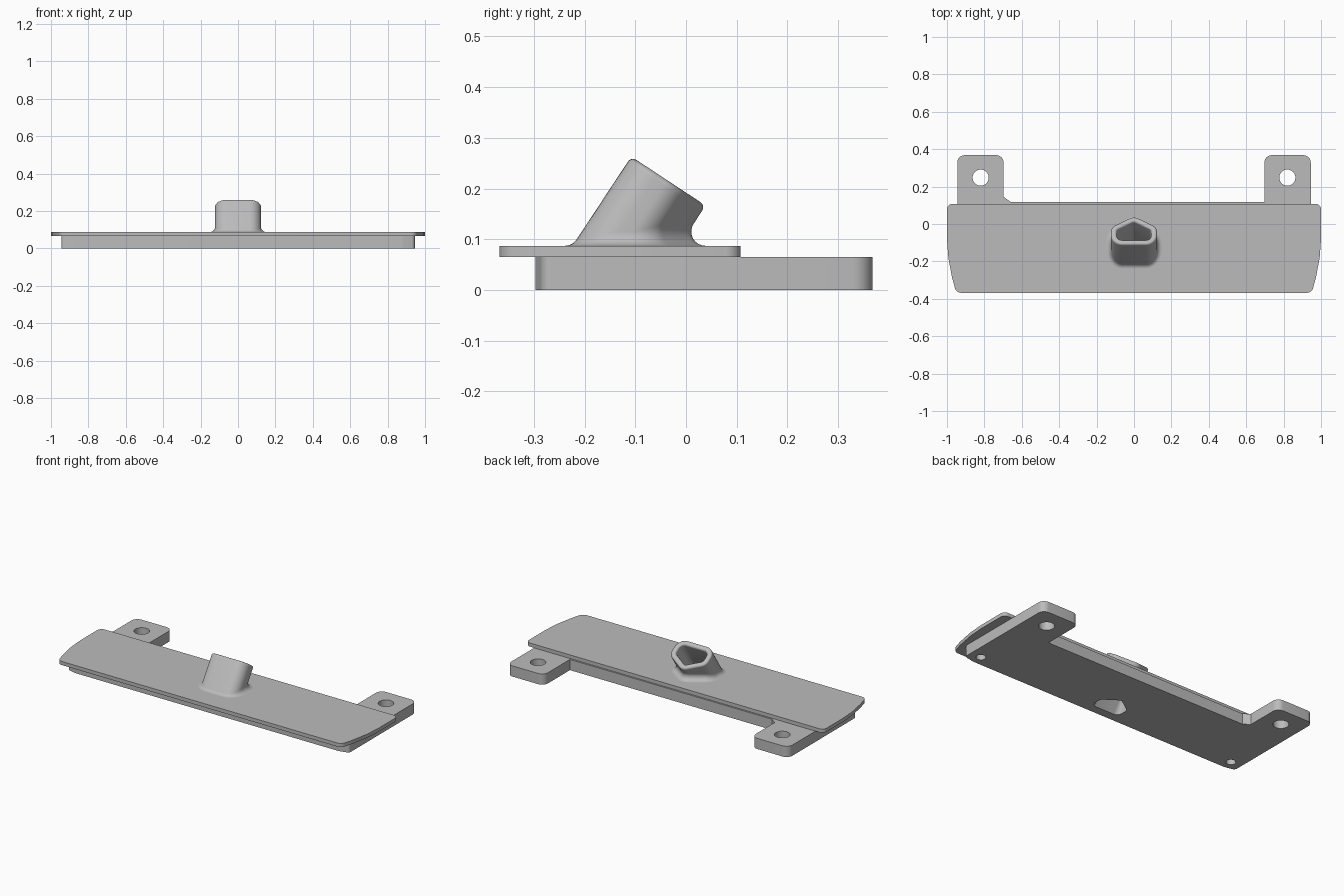
import bpy
import bmesh
from math import cos, sin, pi, tan
from mathutils import Vector

cube = bpy.data.objects.get("Cube")
if cube:
    bpy.data.objects.remove(cube, do_unlink=True)

grey = bpy.data.materials.new("plain grey")
grey.use_nodes = True
grey.diffuse_color = (0.5, 0.5, 0.5, 1)
grey.node_tree.nodes["Principled BSDF"].inputs["Base Color"].default_value = grey.diffuse_color

UP = Vector((0, 0, 1))
BASE_TOP, PLATE_TOP = 0.065, 0.087


def rounded(corners, steps=8):
    """Counter-clockwise outline from (x, y, radius); returns (point, outward normal) pairs."""
    out = []
    for i, (x, y, r) in enumerate(corners):
        p = Vector((x, y))
        a = (p - Vector(corners[i - 1][:2])).normalized()
        b = (Vector(corners[(i + 1) % len(corners)][:2]) - p).normalized()
        na, nb = Vector((a.y, -a.x)), Vector((b.y, -b.x))
        if r == 0:
            out.append((p, (na + nb).normalized()))
            continue
        centre = p - a * r * tan(na.angle(nb) / 2) - na * r
        for s in range(steps + 1):
            n = na.slerp(nb, s / steps)
            out.append((centre + n * r, n))
    return out


def finish(bm, name):
    bmesh.ops.recalc_face_normals(bm, faces=bm.faces)
    mesh = bpy.data.meshes.new(name)
    bm.to_mesh(mesh)
    bm.free()
    mesh.materials.append(grey)
    ob = bpy.data.objects.new(name, mesh)
    bpy.context.collection.objects.link(ob)
    bpy.ops.object.select_all(action='DESELECT')
    ob.select_set(True)
    bpy.context.view_layer.objects.active = ob
    bpy.ops.object.shade_smooth_by_angle(angle=0.6)
    return ob


def bridge(bm, low, high):
    for i in range(len(low)):
        bm.faces.new((low[i - 1], low[i], high[i], high[i - 1]))


def plate(name, loops):
    """Solid from (bottom loop, top loop) pairs: outline first, then the holes."""
    bm = bmesh.new()
    caps = ([], [])
    for pair in loops:
        rings = [[bm.verts.new(p) for p in loop] for loop in pair]
        for ring, edges in zip(rings, caps):
            edges += [bm.edges.new((ring[i - 1], ring[i])) for i in range(len(ring))]
        bridge(bm, *rings)
    for edges, normal in zip(caps, (-UP, UP)):
        bmesh.ops.triangle_fill(bm, edges=edges, use_beauty=True, normal=normal)
    return finish(bm, name)


def straight(points, z0, z1):
    return [[Vector((p[0], p[1], z)) for p in points] for z in (z0, z1)]


def circle(x, y, r, n=32):
    return [(x + r * cos(2 * pi * i / n), y + r * sin(2 * pi * i / n)) for i in range(n)]


# Leaning spout: section frame and outline
AXIS = Vector((0, 0.55, 0.835)).normalized()
ACROSS = Vector((0, AXIS.z, -AXIS.y))
MOUTH = Vector((0, -0.035, 0.215))
WALL, RIM, FILLET = 0.031, 0.012, 0.028
section = rounded([(-0.123, -0.0875, 0.06), (0.123, -0.0875, 0.06), (0.123, 0.025, 0.05),
                   (0, 0.096, 0.05), (-0.123, 0.025, 0.05)])


def lift(p):
    return Vector((p.x, 0, 0)) + ACROSS * p.y


def ring_at(offset, along):
    return [MOUTH + lift(p + n * offset) + AXIS * along for p, n in section]


def slice_at(offset, z):
    return [p + AXIS * ((z - p.z) / AXIS.z) for p in ring_at(offset, 0)]


def fillet_ring(s):
    ring = []
    for p, n in section:
        normal = lift(n)
        c = MOUTH + lift(p) + normal * FILLET
        c += AXIS * ((PLATE_TOP + FILLET - c.z) / AXIS.z)
        ring.append(c - UP.slerp(normal, s) * FILLET)
    return ring


# Spout shell: base fillet, rounded rim, bore
arc = [i * pi / 10 for i in range(6)]
rings = [fillet_ring(i / 8) for i in range(9)]
rings += [ring_at(-RIM * (1 - cos(a)), RIM * (sin(a) - 1)) for a in arc]
rings += [ring_at(-WALL + RIM * (1 - cos(a)), RIM * (sin(a) - 1)) for a in reversed(arc)]
rings.append(slice_at(-WALL, PLATE_TOP))
bm = bmesh.new()
rows = [[bm.verts.new(p) for p in ring] for ring in rings]
for low, high in zip(rows, rows[1:]):
    bridge(bm, low, high)
finish(bm, "spout")

# Base plate with two rear tabs, bolt holes and blind pin holes
base = rounded([(-0.945, -0.283, 0.02), (-0.88, -0.297, 0.02), (0.88, -0.297, 0.02),
                (0.945, -0.283, 0.02), (0.945, 0.368, 0.04), (0.697, 0.368, 0.04),
                (0.697, 0.118, 0), (-0.66, 0.118, 0), (-0.697, 0.145, 0),
                (-0.697, 0.368, 0.04), (-0.945, 0.368, 0.04)])
loops = [straight([p for p, n in base], 0, BASE_TOP)]
for side in (-1, 1):
    loops.append(straight(circle(side * 0.82, 0.248, 0.043), 0, BASE_TOP))
    loops.append(straight(circle(side * 0.875, -0.235, 0.027), 0, BASE_TOP))
loops.append([slice_at(-WALL, 0), slice_at(-WALL, BASE_TOP)])
plate("base_plate", loops)

# Cover plate with bowed ends
half = [(0.95, -0.368, 0.035), (0.972, -0.29, 0.15), (0.993, -0.18, 0.3),
        (1, -0.08, 0.3), (1, 0.108, 0.03)]
cover = rounded(half + [(-x, y, r) for x, y, r in reversed(half)])
plate("cover_plate", [straight([p for p, n in cover], BASE_TOP, PLATE_TOP),
                      [slice_at(-WALL, BASE_TOP), slice_at(-WALL, PLATE_TOP)]])
